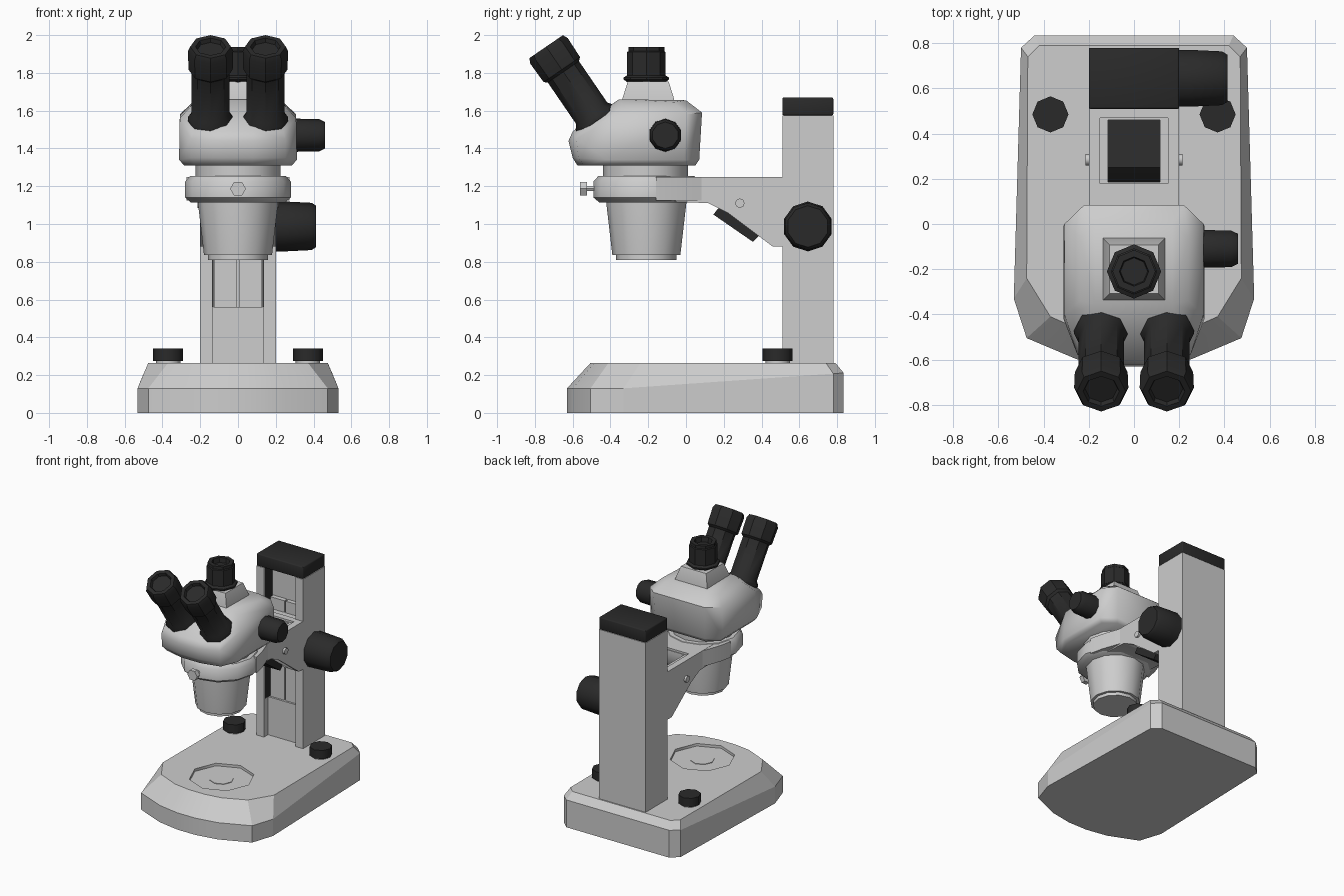
import bpy, bmesh, math
from mathutils import Vector

if "Cube" in bpy.data.objects:
    bpy.data.objects.remove(bpy.data.objects["Cube"])


def material(name, v):
    m = bpy.data.materials.new(name)
    m.diffuse_color = (v, v, v, 1)
    m.use_nodes = True
    m.node_tree.nodes["Principled BSDF"].inputs["Base Color"].default_value = m.diffuse_color
    return m


GREY = material("light grey paint", 0.61)
BLACK = material("black rubber", 0.023)


def finish(name, bm, mat, smooth=46, bevel=0.0):
    bmesh.ops.recalc_face_normals(bm, faces=bm.faces)
    if bevel:
        sharp = [e for e in bm.edges if e.calc_face_angle(0) > 0.3]
        bmesh.ops.bevel(bm, geom=sharp, offset=bevel, segments=2, profile=0.5,
                        affect='EDGES', clamp_overlap=True)
    for f in bm.faces:
        f.smooth = True
    for e in bm.edges:
        e.smooth = e.calc_face_angle(3) < math.radians(smooth)
    me = bpy.data.meshes.new(name)
    bm.to_mesh(me)
    bm.free()
    ob = bpy.data.objects.new(name, me)
    bpy.context.collection.objects.link(ob)
    me.materials.append(mat)
    return ob


def loft(name, rings, mat, **kw):
    """Skin a stack of equal rings and cap both ends."""
    bm = bmesh.new()
    vs = [[bm.verts.new(p) for p in r] for r in rings]
    n = len(rings[0])
    for a, b in zip(vs, vs[1:]):
        for i in range(n):
            j = (i + 1) % n
            bm.faces.new((a[i], a[j], b[j], b[i]))
    bm.faces.new(vs[0][::-1])
    bm.faces.new(vs[-1])
    return finish(name, bm, mat, **kw)


def lathe(name, profile, origin, direction, mat, n=8, **kw):
    """Turn (radius, distance) points around an axis."""
    rot = Vector((0, 0, 1)).rotation_difference(Vector(direction)).to_matrix()
    o = Vector(origin)
    rings = [[o + rot @ Vector((r * math.cos(2 * math.pi * i / n),
                                r * math.sin(2 * math.pi * i / n), t))
              for i in range(n)] for r, t in profile]
    return loft(name, rings, mat, **kw)


def side_prism(name, yz, half, mat, **kw):
    return loft(name, [[(x, y, z) for y, z in yz] for x in (-half, half)], mat, **kw)


def plan_prism(name, xy, z0, z1, mat, **kw):
    return loft(name, [[(x, y, z) for x, y in xy] for z in (z0, z1)], mat, **kw)


def box(name, x0, x1, y0, y1, z0, z1, mat, **kw):
    return plan_prism(name, [(x0, y0), (x1, y0), (x1, y1), (x0, y1)], z0, z1, mat, **kw)


def cut(ob, cutter):
    m = ob.modifiers.new("cut", 'BOOLEAN')
    m.operation = 'DIFFERENCE'
    m.object = cutter
    m.solver = 'EXACT'
    cutter.hide_render = True
    cutter.hide_viewport = True


def mirrored(half):
    return half + [(-x, y) for x, y in reversed(half)]


# base with sloping shoulder
outer = mirrored([(0.44, 0.835), (0.50, 0.78), (0.532, -0.33), (0.475, -0.505), (0.25, -0.60), (0.08, -0.63)])
inner = mirrored([(0.42, 0.79), (0.47, 0.74), (0.475, -0.24), (0.37, -0.41), (0.20, -0.485), (0.07, -0.505)])
shoulder = [(x, y, 0.13 + max(0, y + 0.33) * 0.07) for x, y in outer]
base = loft("base", [[(x, y, 0) for x, y in outer], shoulder,
                     [(x, y, 0.265) for x, y in inner]], GREY, smooth=15)

# round stage recess and its small centre disc
cut(base, lathe("stage_cutter", [(0.23, 0), (0.23, 0.1)], (0, -0.2, 0.245), (0, 0, 1), GREY))
lathe("stage_disc", [(0.085, 0), (0.085, 0.014)], (0, -0.2, 0.235), (0, 0, 1), GREY)

# stage clip knobs
for s, side in ((-1, "left"), (1, "right")):
    lathe(side + "_base_knob_stem", [(0.065, 0), (0.065, 0.02)], (s * 0.37, 0.485, 0.26), (0, 0, 1), GREY)
    lathe(side + "_base_knob", [(0.08, 0), (0.08, 0.066)], (s * 0.37, 0.485, 0.276), (0, 0, 1), BLACK)

# column with front channel, cap, and the parts inside the channel
plan_prism("column", mirrored([(0.2, 0.78), (0.2, 0.51), (0.135, 0.51), (0.135, 0.61)]),
           0.24, 1.575, GREY)
box("column_cap", -0.2, 0.2, 0.51, 0.78, 1.575, 1.67, BLACK, bevel=0.008)
box("channel_cover", -0.135, 0.135, 0.56, 0.615, 0.25, 0.56, GREY)
for s, side in ((-1, "left"), (1, "right")):
    a, b = sorted((s * 0.006, s * 0.125))
    box(side + "_slide_rail", a, b, 0.575, 0.615, 0.56, 1.33, GREY)
    a, b = sorted((s * 0.131, s * 0.136))
    box(side + "_channel_lining", a, b, 0.52, 0.612, 0.56, 1.575, BLACK)

# focus arm, hollowed from above, flaring out to the holder ring
arm = side_prism("arm", [(-0.1, 1.12), (0.12, 1.11), (0.22, 1.06), (0.46, 0.88),
                         (0.52, 0.88), (0.52, 1.25), (-0.1, 1.25)], 0.2, GREY, smooth=35)
cut(arm, box("arm_opening_cutter", -0.115, 0.115, 0.185, 0.46, 0.7, 1.4, GREY))
cut(arm, box("arm_recess_cutter", -0.15, 0.15, 0.18, 0.47, 1.235, 1.4, GREY))
plan_prism("arm_flare", mirrored([(0.19, 0.11), (0.215, 0.04), (0.25, -0.06), (0.272, -0.16)]),
           1.125, 1.248, GREY)
box("arm_slider", -0.13, 0.13, 0.48, 0.60, 0.88, 1.24, GREY)
side_prism("arm_lamp_block", [(0.145, 1.05), (0.355, 0.905), (0.46, 1.02), (0.25, 1.165), (0.184, 1.10)],
           0.114, BLACK)
for s, side in ((-1, "left"), (1, "right")):
    lathe(side + "_arm_pin", [(0.025, 0), (0.025, 0.03)], (s * 0.185, 0.285, 1.11), (s, 0, 0), GREY)

# focus and zoom knobs on the right side
lathe("focus_knob", [(0.132, 0), (0.132, 0.05), (0.125, 0.19), (0.11, 0.213)],
      (0.2, 0.645, 0.987), (1, 0, 0), BLACK, n=10)
lathe("zoom_knob", [(0.088, 0), (0.085, 0.135), (0.07, 0.165)],
      (0.295, -0.11, 1.47), (1, 0, 0), BLACK, n=10)

# holder ring with clamp screw
lathe("holder_ring", [(0.25, 1.115), (0.28, 1.14), (0.28, 1.225), (0.255, 1.253)],
      (0, -0.21, 0), (0, 0, 1), GREY, n=12)
lathe("clamp_screw", [(0.015, 0), (0.015, 0.05), (0.042, 0.05), (0.042, 0.085)],
      (0, -0.475, 1.187), (0, -1, 0), GREY, n=6)

# objective housing and neck
lathe("objective", [(0.16, 0.81), (0.16, 0.835), (0.18, 0.835), (0.213, 1.12), (0.213, 1.2)],
      (0, -0.21, 0), (0, 0, 1), GREY, n=12)
lathe("head_neck", [(0.225, 1.24), (0.225, 1.32)], (0, -0.215, 0), (0, 0, 1), GREY, n=12)

# head: convex body through a few section points
half_points = [
    (0.20, 0.05, 1.31), (0.285, -0.02, 1.31), (0.285, -0.41, 1.31), (0.23, -0.54, 1.31), (0.08, -0.575, 1.31),
    (0.21, 0.07, 1.34), (0.312, -0.01, 1.34), (0.312, -0.42, 1.34), (0.25, -0.57, 1.35), (0.08, -0.60, 1.35),
    (0.25, -0.58, 1.45), (0.08, -0.622, 1.44), (0.24, -0.56, 1.49), (0.08, -0.60, 1.49),
    (0.22, 0.085, 1.59), (0.308, 0.0, 1.58), (0.308, -0.40, 1.56),
    (0.17, 0.0, 1.655), (0.24, -0.06, 1.645), (0.24, -0.34, 1.635), (0.17, -0.355, 1.66)]
bm = bmesh.new()
for x, y, z in half_points:
    for s in (-1, 1):
        bm.verts.new((s * x, y, z))
bmesh.ops.convex_hull(bm, input=bm.verts)
loose = [v for v in bm.verts if not v.link_faces]
bmesh.ops.delete(bm, geom=loose, context='VERTS')
bmesh.ops.dissolve_limit(bm, angle_limit=0.03, verts=bm.verts, edges=bm.edges)
finish("head", bm, GREY, smooth=55)

# camera port: tapered foot and hollow tube
loft("port_foot", [[(sx * w, -0.2 + sy * w, z) for sx, sy in ((-1, -1), (1, -1), (1, 1), (-1, 1))]
                   for w, z in ((0.137, 1.64), (0.137, 1.662), (0.108, 1.755))], GREY, smooth=20)
lathe("port_tube", [(0.10, 1.75), (0.12, 1.765), (0.12, 1.775), (0.102, 1.787), (0.102, 1.91),
                    (0.095, 1.915), (0.095, 1.937), (0.065, 1.937), (0.06, 1.90)],
      (0, -0.21, 0), (0, 0, 1), BLACK, smooth=40)

# pair of tilted eyepieces
tilt = Vector((0, -0.565, 0.825)).normalized()
for s, side in ((-1, "left"), (1, "right")):
    lathe(side + "_eyepiece", [(0.12, -0.03), (0.12, -0.005), (0.10, 0.02), (0.10, 0.285),
                               (0.117, 0.30), (0.12, 0.42), (0.108, 0.447), (0.08, 0.447), (0.072, 0.425)],
          (s * 0.145, -0.488, 1.57), tilt, BLACK, smooth=40)
